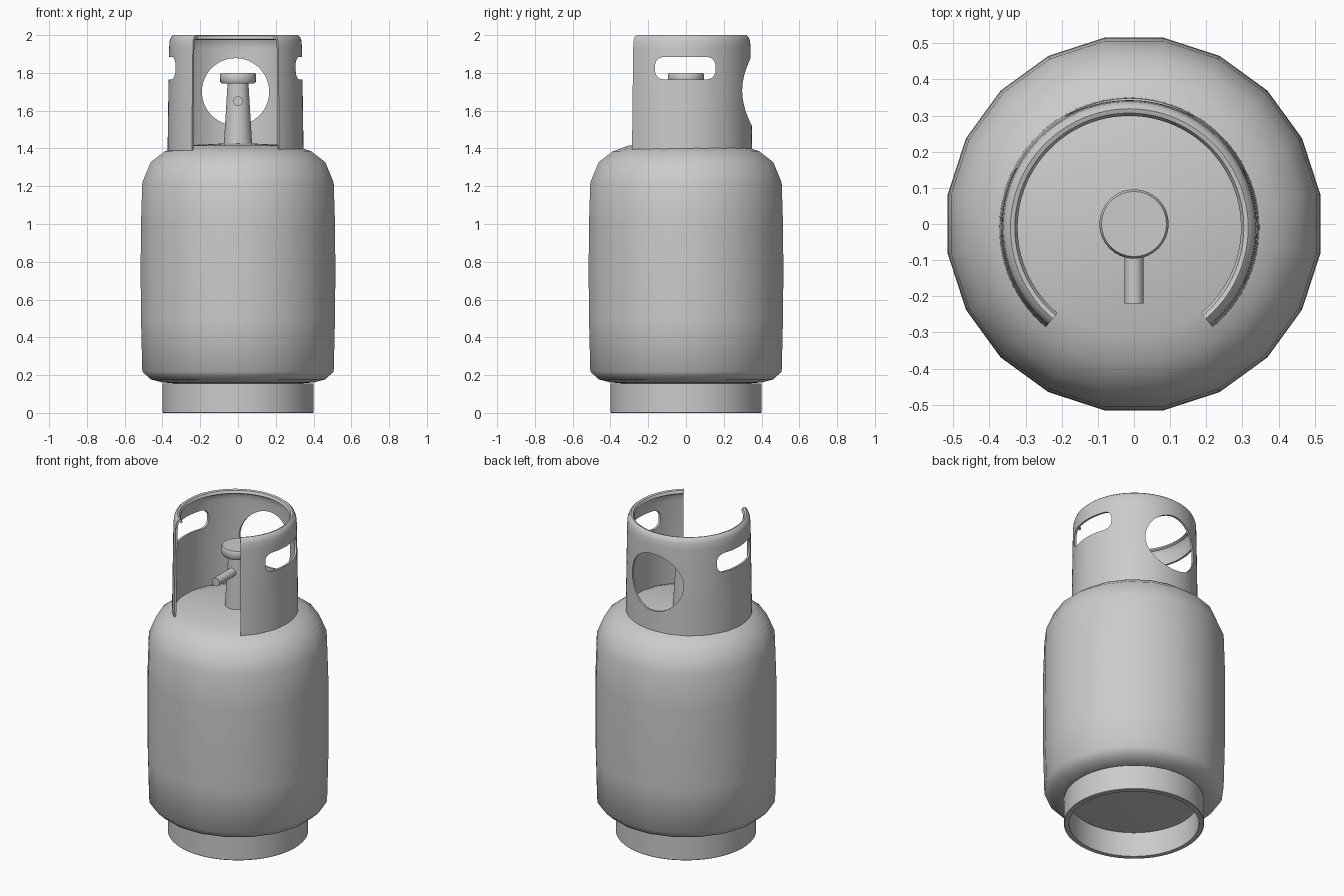
import bpy, bmesh, math

if "Cube" in bpy.data.objects:
    bpy.data.objects.remove(bpy.data.objects["Cube"])


def finish(name, bm, angle):
    bmesh.ops.recalc_face_normals(bm, faces=bm.faces[:])
    me = bpy.data.meshes.new(name)
    bm.to_mesh(me)
    bm.free()
    ob = bpy.data.objects.new(name, me)
    bpy.context.collection.objects.link(ob)
    smooth(ob, angle)
    return ob


def select(ob):
    bpy.ops.object.select_all(action='DESELECT')
    ob.select_set(True)
    bpy.context.view_layer.objects.active = ob


def smooth(ob, angle):
    select(ob)
    bpy.ops.object.shade_smooth_by_angle(angle=math.radians(angle))


def lathe(name, profile, sides, angle=40, start=0.0, sweep=360, closed=False, cx=0.0, cy=0.0):
    """Turn an (r, z) profile about a vertical axis; partial sweeps get end caps."""
    bm = bmesh.new()
    full = sweep == 360
    rings = []
    for i in range(sides if full else sides + 1):
        a = math.radians(start + sweep * i / sides)
        rings.append([bm.verts.new((cx + r * math.cos(a), cy + r * math.sin(a), z))
                      for r, z in profile])
    n = len(profile)
    for i in range(sides):
        p, q = rings[i], rings[(i + 1) % len(rings)]
        for j in range(n if closed else n - 1):
            k = (j + 1) % n
            bm.faces.new((p[j], q[j], q[k], p[k]))
    if not full:
        bm.faces.new(rings[0])
        bm.faces.new(rings[-1])
    bmesh.ops.remove_doubles(bm, verts=bm.verts[:], dist=1e-5)
    return finish(name, bm, angle)


def prism(name, loop, vec):
    """Extrude a closed loop of points along a vector."""
    bm = bmesh.new()
    f = bm.faces.new([bm.verts.new(p) for p in loop])
    ext = bmesh.ops.extrude_face_region(bm, geom=[f])
    bmesh.ops.translate(bm, vec=vec, verts=[v for v in ext['geom'] if isinstance(v, bmesh.types.BMVert)])
    return finish(name, bm, 40)


# Tank body, 20 sided
lathe("tank_body", [(0, 0.153), (0.33, 0.155), (0.41, 0.162), (0.47, 0.178), (0.513, 0.22),
                    (0.52, 0.5), (0.522, 0.75), (0.52, 1.0), (0.513, 1.22), (0.468, 1.327),
                    (0.395, 1.383), (0.31, 1.415), (0, 1.43)], 20, angle=65, start=9)

# Foot ring
lathe("foot_ring", [(0.40, 0.003), (0.40, 0.155), (0.37, 0.155), (0.37, 0.0), (0.397, 0.0)],
      64, closed=True)

# Guard collar with rolled lip, open at the front
CX, CY = -0.013, -0.01
collar = lathe("guard_collar", [(0.36, 1.385), (0.357, 1.6), (0.352, 1.93), (0.349, 1.97), (0.341, 1.99),
                                (0.329, 2.0), (0.317, 1.996), (0.309, 1.98), (0.318, 1.974),
                                (0.327, 1.983), (0.335, 1.973), (0.34, 1.93), (0.345, 1.6),
                                (0.348, 1.385)],
               72, start=-50, sweep=280, closed=True, cx=CX, cy=CY)

# Cutters: rear round opening and the two side hand slots
hole = [(CX + 0.178 * math.cos(t), 0.1, 1.70 + 0.178 * math.sin(t))
        for t in (math.tau * i / 48 for i in range(48))]
slot = []
for q, (sy, sz) in enumerate(((1, 1), (-1, 1), (-1, -1), (1, -1))):
    for i in range(7):
        t = math.radians(90 * q + 15 * i)
        slot.append((-0.6, -0.004 + sy * 0.115 + 0.045 * math.cos(t),
                     1.825 + sz * 0.014 + 0.045 * math.sin(t)))
for cutter in (prism("hole_cutter", hole, (0, 0.5, 0)), prism("slot_cutter", slot, (1.2, 0, 0))):
    cutter.hide_render = True
    select(collar)
    mod = collar.modifiers.new("cut", 'BOOLEAN')
    mod.operation, mod.solver, mod.object = 'DIFFERENCE', 'EXACT', cutter
    bpy.ops.object.modifier_apply(modifier=mod.name)
    bpy.data.objects.remove(cutter, do_unlink=True)
smooth(collar, 40)

# Valve stem and hand knob
lathe("valve_stem", [(0, 1.40), (0.076, 1.40), (0.055, 1.75), (0, 1.75)], 32)
lathe("valve_knob", [(0, 1.745), (0.088, 1.745), (0.094, 1.752), (0.096, 1.79),
                     (0.09, 1.80), (0, 1.80)], 32)

# Outlet nozzle pointing forward
prism("outlet_nozzle", [(0.026 * math.cos(math.tau * i / 24), 0, 1.65 + 0.026 * math.sin(math.tau * i / 24))
                        for i in range(24)], (0, -0.22, 0))
